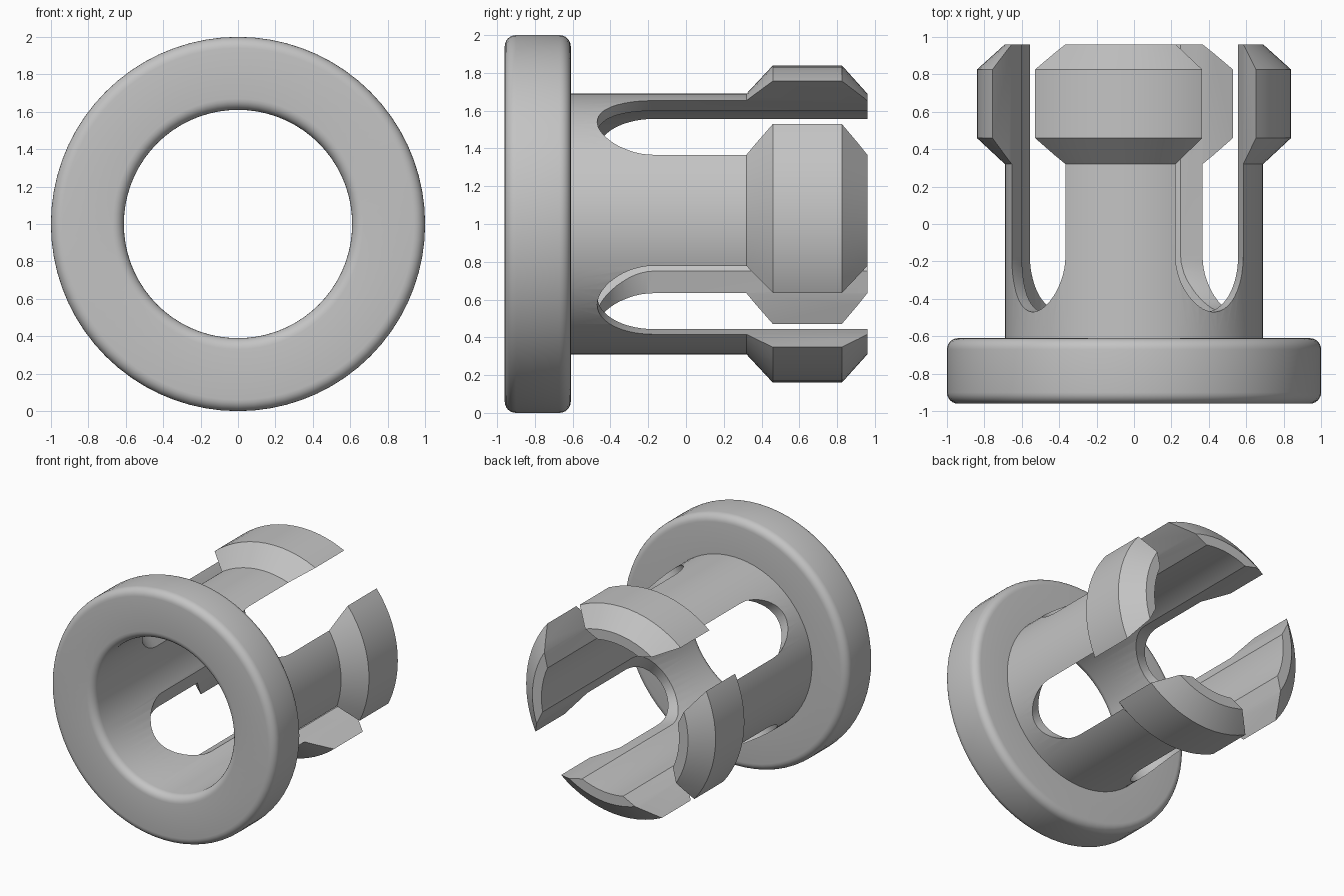
import bpy, bmesh
from math import sin, cos, pi, radians

cube = bpy.data.objects.get("Cube")
if cube:
    bpy.data.objects.remove(cube)

SEGMENTS = 72
BORE, BARREL, HEAD, FLANGE = 0.61, 0.69, 0.84, 1.0
FRONT, SHOULDER, BACK = -0.96, -0.61, 0.96

grey = bpy.data.materials.new("plain grey")
grey.use_nodes = True
colour = (0.55, 0.55, 0.55, 1)
grey.diffuse_color = colour
grey.node_tree.nodes["Principled BSDF"].inputs["Base Color"].default_value = colour


def make_object(name, bm):
    bmesh.ops.recalc_face_normals(bm, faces=bm.faces[:])
    mesh = bpy.data.meshes.new(name)
    bm.to_mesh(mesh)
    bm.free()
    mesh.materials.append(grey)
    obj = bpy.data.objects.new(name, mesh)
    bpy.context.collection.objects.link(obj)
    return obj


def fillet(r, y, radius, start, steps=6):
    """Quarter arc of (radius, y) points, turning from the start angle."""
    return [(r + radius * cos(radians(start + 90 * i / steps)),
             y + radius * sin(radians(start + 90 * i / steps)))
            for i in range(steps + 1)]


def bridge(bm, rings, closed):
    """Join successive loops of vertices with quads."""
    pairs = list(zip(rings, rings[1:]))
    if closed:
        pairs.append((rings[-1], rings[0]))
    for a, b in pairs:
        for i in range(len(a)):
            j = (i + 1) % len(a)
            bm.faces.new((a[i], a[j], b[j], b[i]))


# Bushing: one turned profile with flange, barrel and flared snap head
edge = 0.06
profile = fillet(FLANGE - edge, FRONT + edge, edge, -90)
profile += fillet(FLANGE - edge, SHOULDER - edge, edge, 0)
profile += [(BARREL, SHOULDER), (BARREL, 0.32), (HEAD, 0.46), (HEAD, 0.825),
            (BARREL, BACK), (BORE, BACK)]
profile += fillet(BORE + edge, FRONT + edge, edge, 180)

bm = bmesh.new()
rings = []
for s in range(SEGMENTS):
    a = 2 * pi * s / SEGMENTS
    rings.append([bm.verts.new((r * cos(a), y, 1 + r * sin(a))) for r, y in profile])
bridge(bm, rings, True)
bushing = make_object("snap_bushing", bm)

# Slot cutter: section narrows outwards, front end is a stretched round
SECTION = [(0.45, 0.323), (0.541, 0.282), (0.65, 0.231), (0.82, 0.183), (0.95, 0.146)]
TIP, ROUND, STEPS = -0.47, 0.30, 14


def slot_cutter(angle):
    bm = bmesh.new()
    stations = []
    for i in range(STEPS + 1):
        t = 0.5 * pi * max(i, 0.15) / STEPS
        stations.append((TIP + ROUND * (1 - cos(t)), sin(t)))
    stations.append((BACK + 0.2, 1))
    outline = SECTION + [(r, -w) for r, w in reversed(SECTION)]
    loops = []
    for y, k in stations:
        loops.append([bm.verts.new((r * cos(angle) - k * w * sin(angle), y,
                                    1 + r * sin(angle) + k * w * cos(angle)))
                      for r, w in outline])
    bridge(bm, loops, False)
    bm.faces.new(loops[0])
    bm.faces.new(loops[-1])
    cutter = make_object("slot_cutter", bm)
    cutter.hide_render = True
    return cutter


# Four slots divide the barrel into four springy prongs
bpy.context.view_layer.objects.active = bushing
for k in range(4):
    cutter = slot_cutter(radians(51.7 + 90 * k))
    mod = bushing.modifiers.new("slot", "BOOLEAN")
    mod.operation = "DIFFERENCE"
    mod.solver = "EXACT"
    mod.object = cutter
    bpy.ops.object.modifier_apply(modifier=mod.name)
    bpy.data.objects.remove(cutter)

bpy.ops.object.select_all(action="DESELECT")
bushing.select_set(True)
bpy.ops.object.shade_smooth_by_angle(angle=radians(30))
